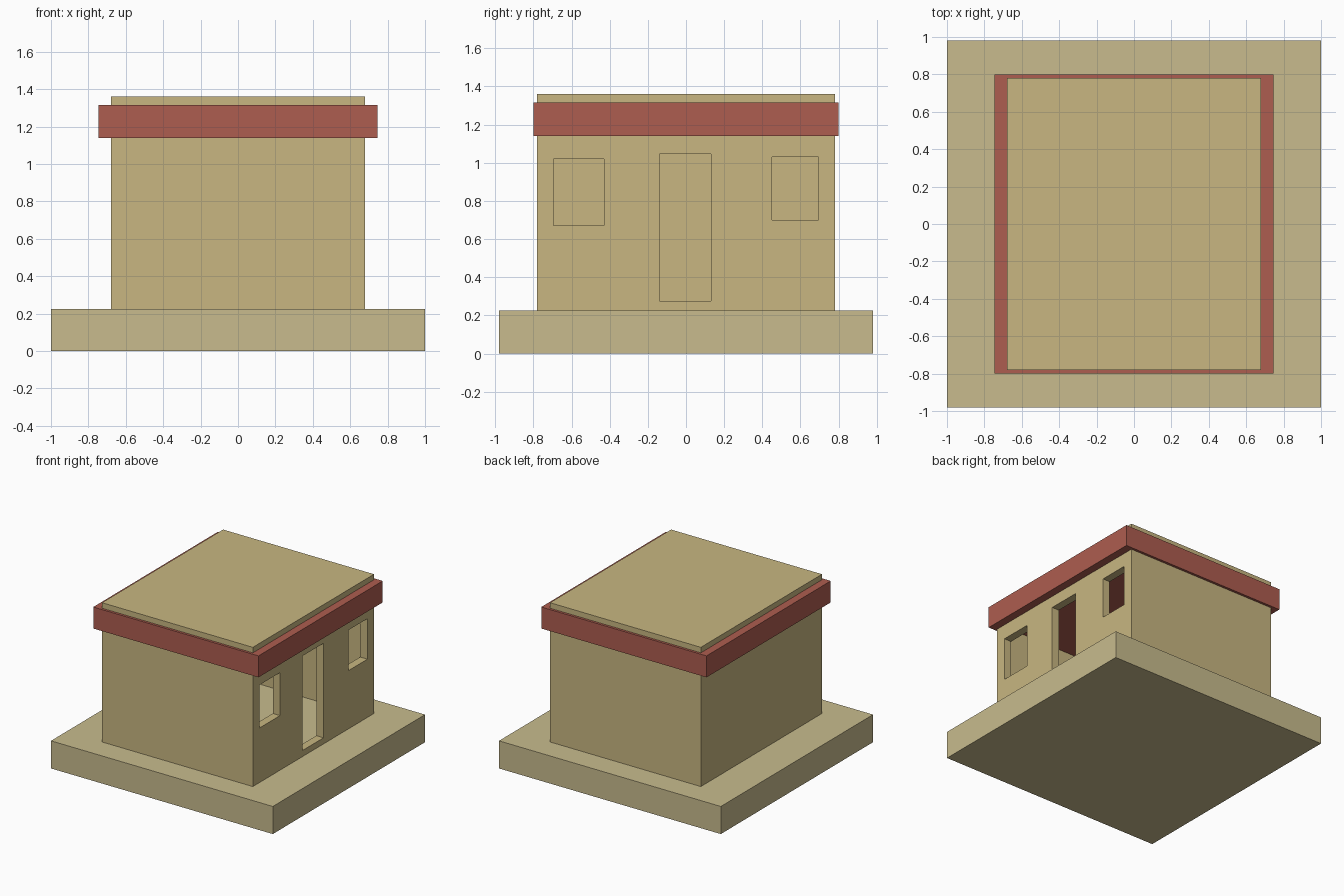
import bpy

if "Cube" in bpy.data.objects:
    bpy.data.objects.remove(bpy.data.objects["Cube"])


def material(name, rgb):
    m = bpy.data.materials.new(name)
    m.diffuse_color = (*rgb, 1)
    m.use_nodes = True
    m.node_tree.nodes["Principled BSDF"].inputs["Base Color"].default_value = m.diffuse_color
    return m


def box(name, x, y, z, mat=None):
    """Box from (min, max) pairs on each axis."""
    bpy.ops.mesh.primitive_cube_add(size=1, location=[(a + b) / 2 for a, b in (x, y, z)])
    o = bpy.context.object
    o.name = name
    o.scale = [b - a for a, b in (x, y, z)]
    bpy.ops.object.transform_apply(location=False, rotation=False, scale=True)
    if mat:
        o.data.materials.append(mat)
    return o


def cut(target, name, x, y, z):
    """Subtract a hidden box from the target."""
    c = box(name, x, y, z, target.data.materials[0])
    c.hide_render = True
    c.hide_set(True)
    mod = target.modifiers.new(name, 'BOOLEAN')
    mod.operation = 'DIFFERENCE'
    mod.solver = 'EXACT'
    mod.object = c


stone = material("stone", (0.58, 0.50, 0.27))
plaster = material("plaster", (0.58, 0.47, 0.22))
red = material("red_trim", (0.42, 0.11, 0.08))

# Ground slab
box("base_slab", (-1, 1), (-0.98, 0.98), (0, 0.225), stone)

# Hollow walls with a door and two windows on the right side
walls = box("walls", (-0.68, 0.68), (-0.78, 0.78), (0.225, 1.14), plaster)
cut(walls, "room_cutter", (-0.615, 0.615), (-0.715, 0.715), (0.1, 1.3))
openings = {
    "door_cutter": ((-0.14, 0.13), (0.275, 1.045)),
    "front_window_cutter": ((-0.695, -0.43), (0.67, 1.02)),
    "back_window_cutter": ((0.45, 0.695), (0.70, 1.03)),
}
for name, (y, z) in openings.items():
    cut(walls, name, (0.55, 0.8), y, z)

# Overhanging red roof band, its underside is the ceiling
box("roof_band", (-0.745, 0.745), (-0.80, 0.80), (1.14, 1.315), red)

# Flat roof cap
box("roof_cap", (-0.68, 0.68), (-0.78, 0.78), (1.315, 1.36), plaster)
